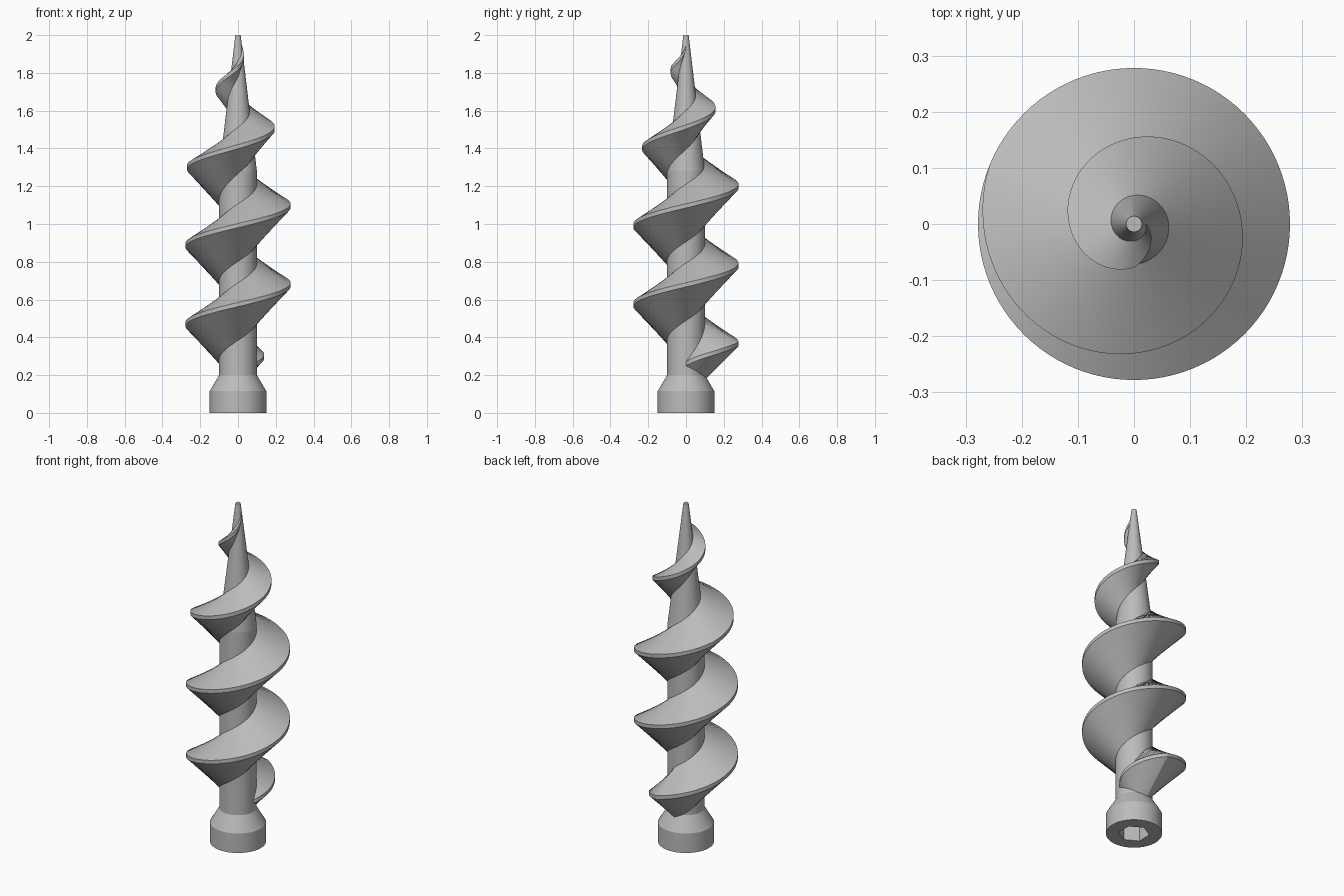
import bpy, bmesh, math

cube = bpy.data.objects.get("Cube")
if cube:
    bpy.data.objects.remove(cube, do_unlink=True)

GREY = (0.5, 0.5, 0.5, 1.0)
steel = bpy.data.materials.new("steel grey")
steel.use_nodes = True
steel.diffuse_color = GREY
steel.node_tree.nodes["Principled BSDF"].inputs["Base Color"].default_value = GREY

SHAFT_R, TIP_R, FLIGHT_R = 0.10, 0.014, 0.278
TAPER_Z, TOP_Z = 1.28, 2.0
START_Z, PITCH, TURNS = 0.26, 0.418, 4
SEGMENTS = 96


def loft(name, rings, closed_section, smooth_angle):
    """Skin a list of point rings with quads and cap both ends."""
    bm = bmesh.new()
    loops = [[bm.verts.new(p) for p in ring] for ring in rings]
    for a, b in zip(loops, loops[1:]):
        n = len(a)
        for i in range(n):
            j = (i + 1) % n
            bm.faces.new((a[i], a[j], b[j], b[i]))
    if closed_section:
        bm.faces.new(loops[0])
        bm.faces.new(loops[-1])
    bmesh.ops.recalc_face_normals(bm, faces=bm.faces)
    mesh = bpy.data.meshes.new(name)
    bm.to_mesh(mesh)
    bm.free()
    mesh.materials.append(steel)
    obj = bpy.data.objects.new(name, mesh)
    bpy.context.collection.objects.link(obj)
    bpy.ops.object.select_all(action='DESELECT')
    obj.select_set(True)
    bpy.context.view_layer.objects.active = obj
    bpy.ops.object.shade_smooth_by_angle(angle=math.radians(smooth_angle))
    return obj


def circle(radius, z):
    step = math.tau / SEGMENTS
    return [(radius * math.cos(i * step), radius * math.sin(i * step), z)
            for i in range(SEGMENTS)]


def hexagon(apothem, z):
    """Hexagonal ring with as many points as the circles, flats facing x."""
    points = []
    for i in range(SEGMENTS):
        a = math.tau * i / SEGMENTS
        off = (a + math.pi / 6) % (math.pi / 3) - math.pi / 6
        r = apothem / math.cos(off)
        points.append((r * math.cos(a), r * math.sin(a), z))
    return points


# Shaft with drive collar and hex socket, from socket floor up to the tip
loft("shaft_with_socket", [
    hexagon(0.072, 0.12), hexagon(0.072, 0),
    circle(0.15, 0), circle(0.15, 0.115),
    circle(SHAFT_R, 0.2), circle(SHAFT_R, TAPER_Z), circle(TIP_R, TOP_Z),
], True, 5)


# Spiral flight: wedge section swept up the shaft, running out at both ends
def shaft_radius(z):
    t = max(0, (z - TAPER_Z) / (TOP_Z - TAPER_Z))
    return SHAFT_R + (TIP_R - SHAFT_R) * t


def flight_section(turn):
    z = START_Z + PITCH * turn
    root = shaft_radius(z)
    full = FLIGHT_R - 0.366 * max(0, z - TAPER_Z)
    run_out = min(1, turn * 4, (TURNS - turn) * 4)
    outer = root + (full - root) * run_out
    inner = root * 0.6
    depth = outer - inner
    edge = 0.011
    c, s = math.cos(math.tau * turn), math.sin(math.tau * turn)
    section = [(inner, z - edge - depth), (outer, z - edge),
               (outer, z + edge), (inner, z + edge + 0.58 * depth)]
    return [(r * c, r * s, h) for r, h in section]


STEPS = TURNS * SEGMENTS
loft("spiral_flight",
     [flight_section(TURNS * i / STEPS) for i in range(STEPS + 1)], True, 25)
